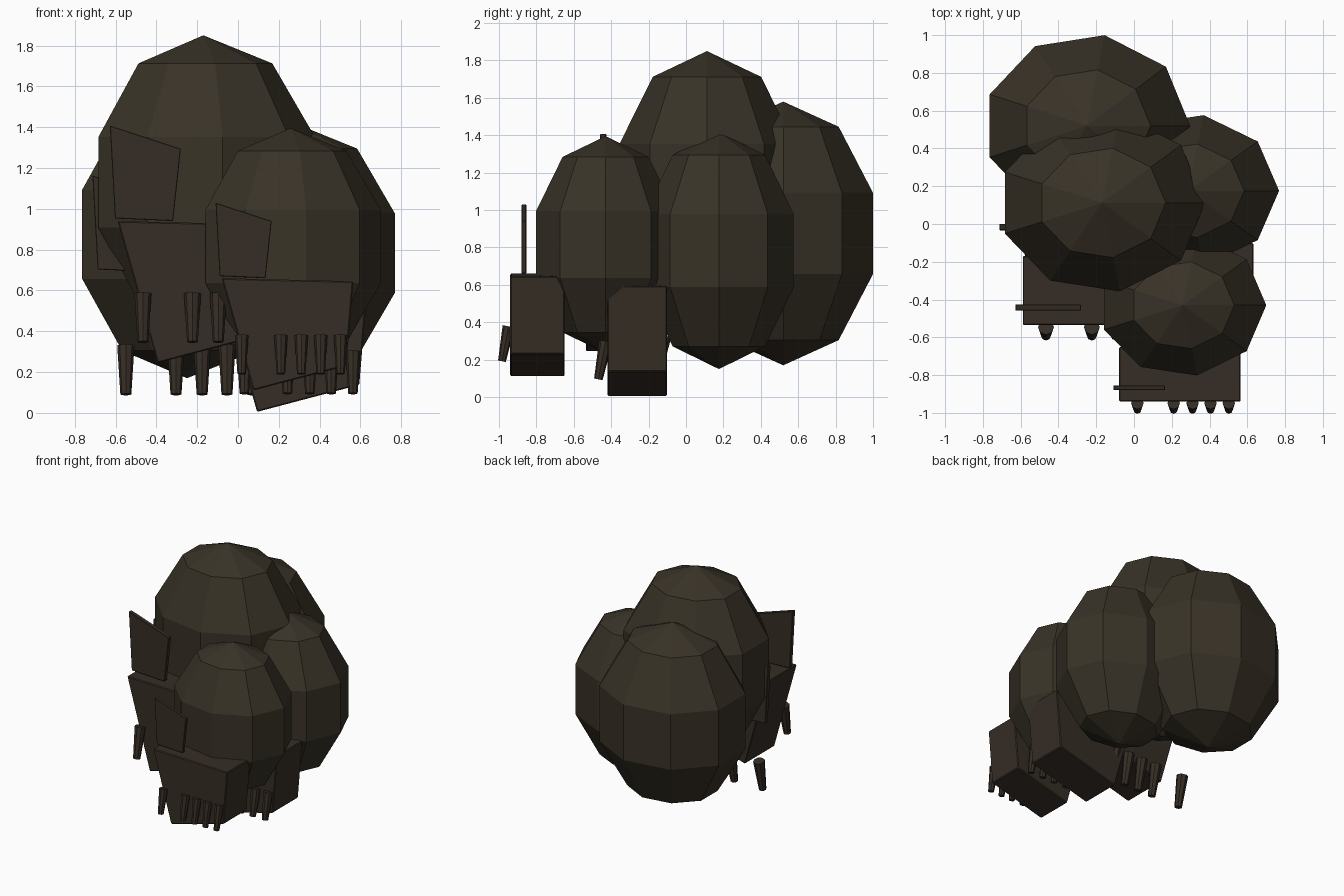
import bpy, bmesh, math
from mathutils import Matrix, Vector

cube = bpy.data.objects.get("Cube")
if cube:
    bpy.data.objects.remove(cube, do_unlink=True)


def material(name, rgb):
    m = bpy.data.materials.new(name)
    m.use_nodes = True
    m.diffuse_color = (*rgb, 1)
    m.node_tree.nodes["Principled BSDF"].inputs["Base Color"].default_value = (*rgb, 1)
    return m


moss = material("dark_olive_brown", (0.040, 0.032, 0.020))
bark = material("dark_bark_brown", (0.037, 0.027, 0.019))


def finish(bm, name, mat, bevel=0):
    bmesh.ops.recalc_face_normals(bm, faces=bm.faces)
    mesh = bpy.data.meshes.new(name)
    bm.to_mesh(mesh)
    bm.free()
    mesh.materials.append(mat)
    ob = bpy.data.objects.new(name, mesh)
    bpy.context.collection.objects.link(ob)
    if bevel:
        mod = ob.modifiers.new("soft_edges", "BEVEL")
        mod.width = bevel
        mod.segments = 1
    return ob


def lobe(name, centre, radii):
    """Nine-sided faceted ball with one corner column facing +x."""
    bm = bmesh.new()
    bmesh.ops.create_uvsphere(bm, u_segments=9, v_segments=5, radius=1)
    v = next(v for v in bm.verts if abs(v.co.z) < 0.9).co
    turn = Matrix.Rotation(-math.atan2(v.y, v.x), 4, "Z")
    fit = Matrix.Translation(centre) @ Matrix.Diagonal((*radii, 1)) @ turn
    bmesh.ops.transform(bm, matrix=fit, verts=bm.verts)
    finish(bm, name, moss)


def slab(name, outline, origin, scale, y0, depth, bevel):
    """Extrude an x-z outline backwards along y."""
    bm = bmesh.new()
    o = Vector(origin)
    face = bm.faces.new([bm.verts.new(o + scale * Vector((x, y0, z))) for x, z in outline])
    new = bmesh.ops.extrude_face_region(bm, geom=[face])["geom"]
    bmesh.ops.translate(bm, vec=(0, depth * scale, 0),
                        verts=[g for g in new if isinstance(g, bmesh.types.BMVert)])
    finish(bm, name, bark, bevel)


BLOCK = [(0, 0), (0.645, -0.015), (0.61, -0.43), (0.155, -0.55)]
PLATE = [(-0.03, 0.37), (0.245, 0.28), (0.215, 0), (-0.01, 0.01)]
PEGS = [0.098, 0.29, 0.39, 0.485, 0.582]


def cluster(tag, origin, scale, with_block=True):
    """Tapered block with an upright plate on top and a row of pegs in front."""
    if with_block:
        slab(tag + "_block", BLOCK, origin, scale, 0, 0.29, 0.006)
    slab(tag + "_plate", PLATE, origin, scale, 0.06, 0.026, 0.003)
    for i, x in enumerate(PEGS):
        bm = bmesh.new()
        bmesh.ops.create_cone(bm, cap_ends=True, segments=8, radius1=0.021,
                              radius2=0.033, depth=0.19)
        place = (Matrix.Translation(Vector(origin) + scale * Vector((x, -0.026, -0.375)))
                 @ Matrix.Rotation(math.radians(-11), 4, "X")
                 @ Matrix.Scale(scale, 4))
        bmesh.ops.transform(bm, matrix=place, verts=bm.verts)
        finish(bm, f"{tag}_peg_{i + 1}", bark)


# Rounded lobes
lobe("top_lobe", (-0.17, 0.112, 1.13), (0.575, 0.50, 0.72))
lobe("back_lobe", (-0.25, 0.52, 0.875), (0.575, 0.512, 0.705))
lobe("left_lobe", (0.285, 0.176, 0.783), (0.508, 0.427, 0.633))
lobe("front_lobe", (0.257, -0.43, 0.815), (0.466, 0.397, 0.58))

# Block clusters, given by the upper corner of each front face
cluster("front", (-0.08, -0.94, 0.66), 1.0)
cluster("middle", (-0.077, -0.42, 0.61), 1.1)
cluster("right", (-0.59, -0.535, 0.94), 1.265)
cluster("rear", (-0.675, -0.11, 0.69), 1.28, with_block=False)
